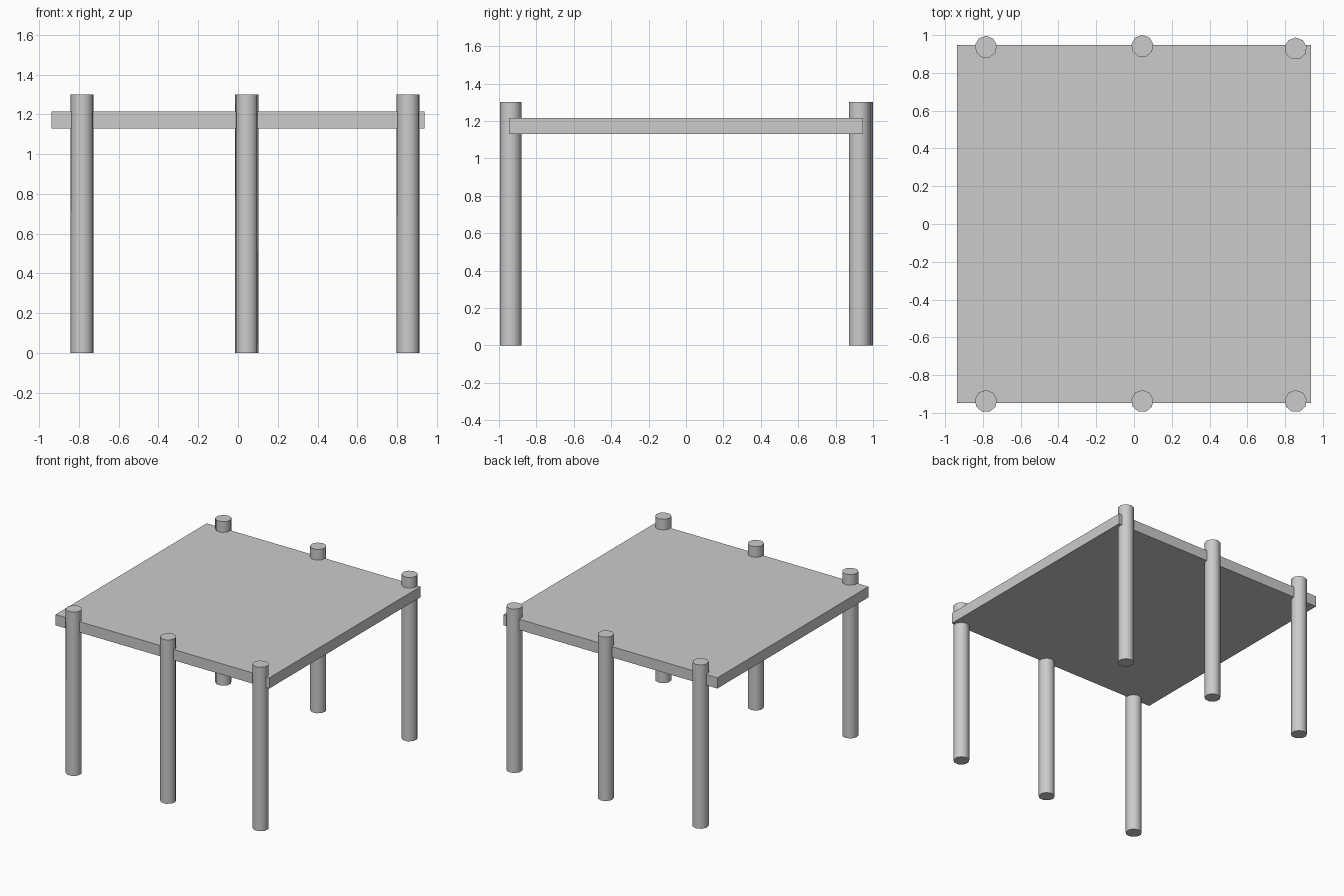
import bpy

if "Cube" in bpy.data.objects:
    bpy.data.objects.remove(bpy.data.objects["Cube"])

POST_H, POST_R, SIDES = 1.30, 0.059, 9


def post(name, x, y):
    # low-sided post with smooth sides and crisp caps
    bpy.ops.mesh.primitive_cylinder_add(vertices=SIDES, radius=POST_R, depth=POST_H,
                                        location=(x, y, POST_H / 2))
    bpy.context.object.name = name
    bpy.ops.object.shade_smooth_by_angle(angle=0.87)


# flat deck
bpy.ops.mesh.primitive_cube_add(size=1, location=(0, 0, 1.173))
deck = bpy.context.object
deck.name = "deck"
deck.scale = (1.876, 1.894, 0.085)
bpy.ops.object.transform_apply(location=False, rotation=False, scale=True)

# two rows of posts; the back row is slightly uneven
for label, x, back_y in (("left", -0.784, 0.937), ("middle", 0.044, 0.942), ("right", 0.856, 0.928)):
    post("front_post_" + label, x, -0.938)
    post("back_post_" + label, x, back_y)
